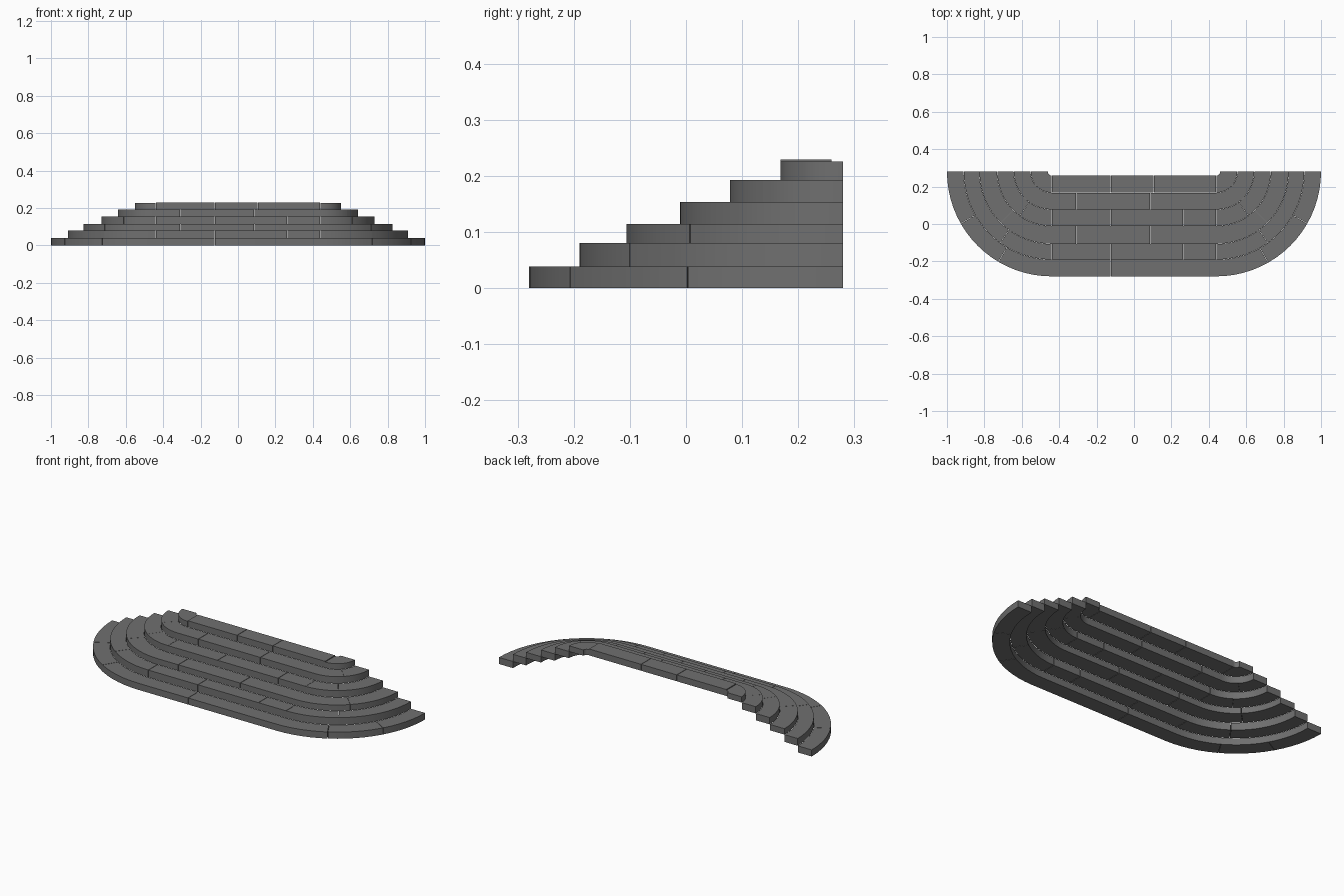
import bpy, bmesh, math

if "Cube" in bpy.data.objects:
    bpy.data.objects.remove(bpy.data.objects["Cube"])

stone = bpy.data.materials.new("grey stone")
stone.use_nodes = True
GREY = (0.16, 0.16, 0.16, 1)
stone.diffuse_color = GREY
stone.node_tree.nodes["Principled BSDF"].inputs["Base Color"].default_value = GREY

CX, BACK = 0.44, 0.28      # centre of the corner arcs
ARC_SEGS = 18
GAP = 0.0012               # half the width of an open joint


def point(t, r):
    """Path round the step: 0-1 corner at -x, 1-2 straight front, 2-3 corner at +x."""
    if 1 <= t <= 2:
        return (t - 1.5) * 2 * CX, BACK - r
    side, u = (-1, t) if t < 1 else (1, 3 - t)
    a = u * math.pi / 2
    return side * (CX + r * math.cos(a)), BACK - r * math.sin(a)


def block(name, t0, t1, r_in, r_out, z0, z1):
    """One stone: a rectangular section swept along part of the path."""
    grid = [i / ARC_SEGS for i in range(ARC_SEGS + 1)]
    grid += [2 + g for g in grid]
    ts = [t0] + [t for t in grid if t0 + 1e-4 < t < t1 - 1e-4] + [t1]
    bm = bmesh.new()
    rings = []
    for t in ts:
        section = ((r_in, z0), (r_out, z0), (r_out, z1), (r_in, z1))
        rings.append([bm.verts.new((*point(t, r), z)) for r, z in section])
    for a, b in zip(rings, rings[1:]):
        for i in range(4):
            j = (i + 1) % 4
            bm.faces.new((a[i], a[j], b[j], b[i]))
    bm.faces.new(rings[0])
    bm.faces.new(rings[-1])
    bmesh.ops.recalc_face_normals(bm, faces=bm.faces)
    mesh = bpy.data.meshes.new(name)
    bm.to_mesh(mesh)
    bm.free()
    mesh.materials.append(stone)
    obj = bpy.data.objects.new(name, mesh)
    bpy.context.collection.objects.link(obj)
    bpy.ops.object.select_all(action='DESELECT')
    obj.select_set(True)
    bpy.context.view_layer.objects.active = obj
    bpy.ops.object.shade_smooth_by_angle(angle=math.radians(30))


# Step outlines, heights and joints from the lowest step to the top one
radii = [0.56, 0.47, 0.386, 0.291, 0.202, 0.112, 0.02]
levels = [0, 0.038, 0.08, 0.114, 0.153, 0.192, 0.229]
wide = [0.33, 0.66, 1.36, 2.33, 2.67]
even = [0.6, 1, 1.36, 1.8, 2, 2.4]
odd = [0.5, 1.15, 1.6, 2.5]
joints = [wide, even, odd, even, odd, [1, 1.36, 1.62, 2]]

for n, cuts in enumerate(joints):
    ends = [0] + cuts + [3]
    for k, (t0, t1) in enumerate(zip(ends, ends[1:])):
        g = GAP / (2 * CX)
        start = t0 + g if k else t0
        stop = t1 - g if k < len(cuts) else t1
        # the corner stones of the top step sit slightly lower
        corner = n == 5 and (t1 <= 1 or t0 >= 2)
        top = levels[n + 1] - (0.004 if corner else 0)
        block(f"step_{n + 1}_stone_{k + 1}", start, stop,
              radii[n + 1] + 0.001, radii[n], levels[n], top)
